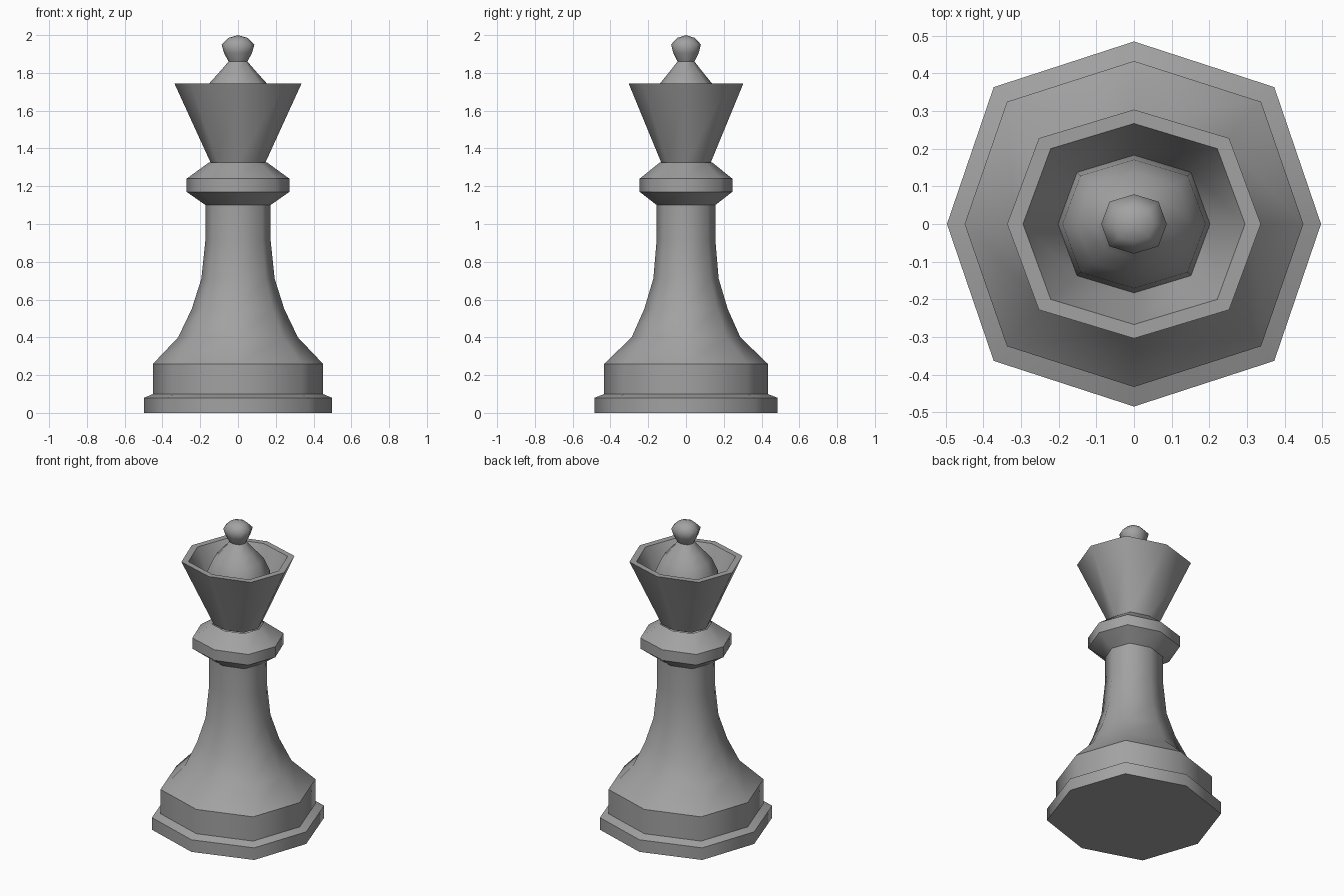
import bpy, bmesh
from math import pi

cube = bpy.data.objects.get("Cube")
if cube:
    bpy.data.objects.remove(cube, do_unlink=True)

grey = bpy.data.materials.new("stone grey")
grey.use_nodes = True
colour = (0.36, 0.36, 0.36, 1)
grey.diffuse_color = colour
grey.node_tree.nodes["Principled BSDF"].inputs["Base Color"].default_value = colour


def octagon(rx, ry, z):
    """Eight points with the corners pushed slightly outward."""
    k = 0.75
    unit = [(1, 0), (k, k), (0, 1), (-k, k), (-1, 0), (-k, -k), (0, -1), (k, -k)]
    return [(rx * x, ry * y, z) for x, y in unit]


def turned(name, profile, cap_bottom=False, tip=None):
    """Loft octagonal rings (z, rx, ry, sharp) into a smooth part with sharp rims."""
    bm = bmesh.new()
    rings = []
    for z, rx, ry, sharp in profile:
        rings.append([bm.verts.new(p) for p in octagon(rx, ry, z)])
    for a, b in zip(rings, rings[1:]):
        for i in range(8):
            j = (i + 1) % 8
            bm.faces.new((a[i], a[j], b[j], b[i]))
    if cap_bottom:
        bm.faces.new(rings[0][::-1])
    if tip:
        top = bm.verts.new((0, 0, tip))
        for i in range(8):
            bm.faces.new((rings[-1][i], rings[-1][(i + 1) % 8], top))
    for f in bm.faces:
        f.smooth = True
    for ring, row in zip(rings, profile):
        if row[3]:
            for i in range(8):
                e = bm.edges.get((ring[i], ring[(i + 1) % 8]))
                e.smooth = False
    mesh = bpy.data.meshes.new(name)
    bm.to_mesh(mesh)
    bm.free()
    mesh.materials.append(grey)
    obj = bpy.data.objects.new(name, mesh)
    bpy.context.collection.objects.link(obj)
    return obj


# Stepped foot
turned("foot", [
    (0, .497, .485, True), (.08, .497, .485, True),
    (.10, .45, .433, True), (.26, .45, .433, True)], cap_bottom=True)

# Flared stem
turned("stem", [
    (.26, .45, .433, True), (.40, .317, .288, False), (.55, .245, .221, False),
    (.71, .194, .173, False), (.92, .172, .155, False), (1.10, .172, .155, True)])

# Collar
turned("collar", [
    (1.10, .172, .155, True), (1.17, .272, .245, True),
    (1.24, .272, .245, True), (1.325, .155, .14, True)])

# Hollow crown, outside then inside
turned("crown", [
    (1.325, .145, .131, True), (1.745, .337, .304, True),
    (1.745, .295, .267, True), (1.54, .202, .183, True)])

# Dome and finial
turned("dome", [
    (1.54, .202, .183, True), (1.66, .19, .171, False), (1.745, .152, .137, False),
    (1.80, .102, .092, False), (1.86, .05, .045, True)])
turned("finial", [
    (1.86, .05, .045, True), (1.905, .074, .067, False), (1.95, .087, .079, False),
    (1.985, .052, .047, False)], tip=2.0)
